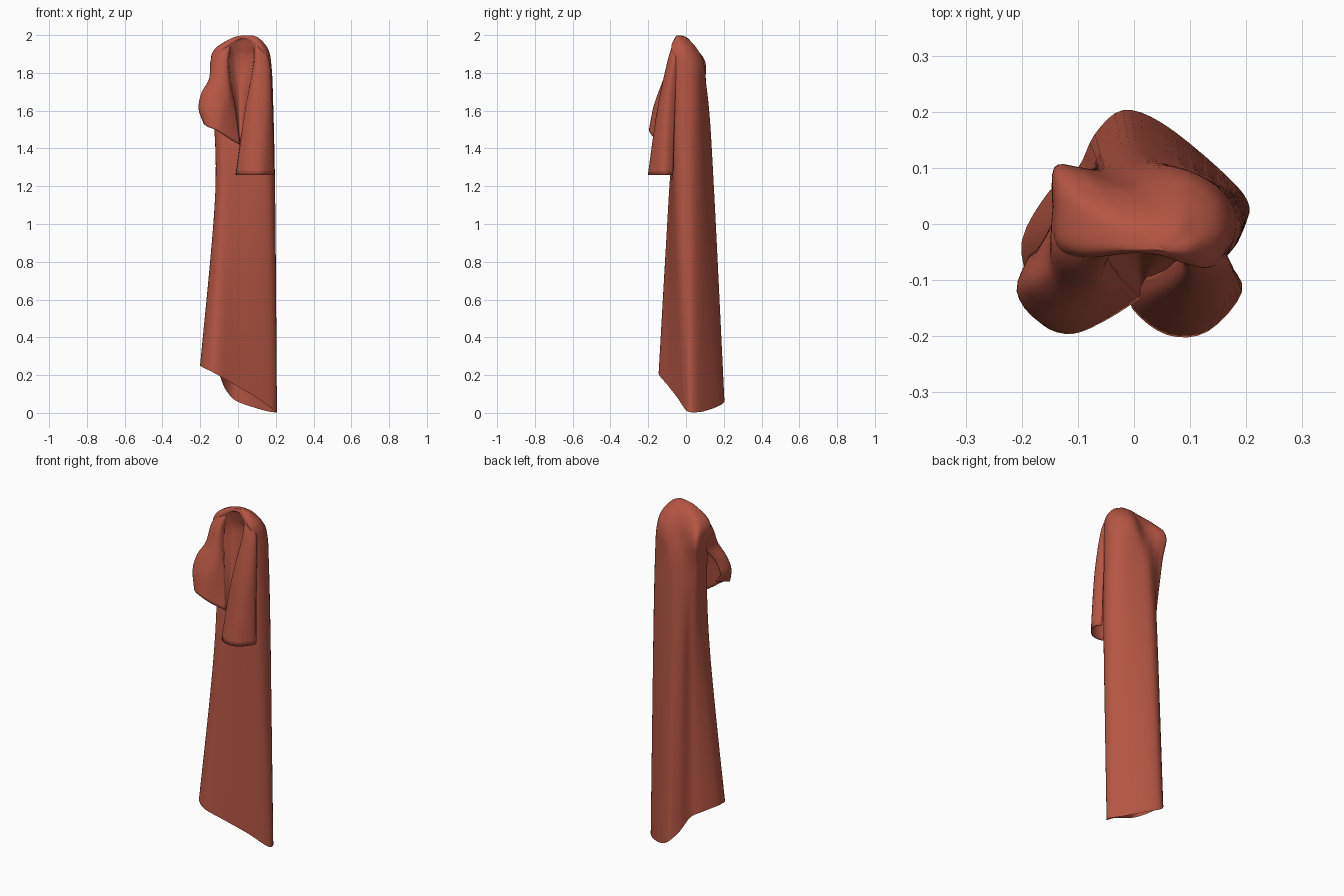
import bpy

cloth = bpy.data.materials.new("terracotta_cloth")
cloth.diffuse_color = (0.46, 0.092, 0.056, 1)


def cr(a, b, c, d, t):
    """Catmull-Rom blend of four 3D points."""
    return tuple(0.5 * (2*q + (r-p)*t + (2*p-5*q+4*r-s)*t*t + (3*q-p-3*r+s)*t**3)
                 for p, q, r, s in zip(a, b, c, d))


def smooth_line(pts, n, closed=False):
    m = len(pts)
    def at(i):
        return pts[i % m] if closed else pts[max(0, min(m-1, i))]
    out = [cr(at(i-1), at(i), at(i+1), at(i+2), k/n)
           for i in range(m if closed else m-1) for k in range(n)]
    return out if closed else out + [pts[-1]]


def loft(name, rows, closed, thick=0.0, crown_cap=False, n_up=8):
    """Smooth sheet or tube through rows of points."""
    rows = [smooth_line(r, 4, closed) for r in rows]
    cols = [smooth_line([r[j] for r in rows], n_up) for j in range(len(rows[0]))]
    w, h = len(cols), len(cols[0])
    verts = [cols[j][i] for i in range(h) for j in range(w)]
    faces = [(i*w+j, i*w+(j+1) % w, (i+1)*w+(j+1) % w, (i+1)*w+j)
             for i in range(h-1) for j in range(w if closed else w-1)]
    if crown_cap:
        faces.append(tuple(range((h-1)*w, h*w)))
    me = bpy.data.meshes.new(name)
    me.from_pydata(verts, [], faces)
    me.materials.append(cloth)
    ob = bpy.data.objects.new(name, me)
    bpy.context.collection.objects.link(ob)
    if thick:
        mod = ob.modifiers.new("thickness", "SOLIDIFY")
        mod.thickness = thick
        mod.offset = 0
    bpy.ops.object.select_all(action='DESELECT')
    ob.select_set(True)
    bpy.context.view_layer.objects.active = ob
    bpy.ops.object.shade_smooth_by_angle(angle=0.9)
    return ob


def row(z, *pts):
    return [(p[0], p[1], p[2] if len(p) > 2 else z) for p in pts]


# hanging body: folded cloth tube, open along its slanted hem
hem_z = [.25, .238, .208, .15, .08, .014, .003, .01, .04, .07, .13, .2, .23]
hem_xy = [(-.2, -.03), (-.18, -.11), (-.12, -.145), (-.02, -.1), (.1, -.045), (.19, 0),
          (.203, .04), (.15, .1), (.05, .18), (-.02, .203), (-.07, .16), (-.1, .1), (-.15, .06)]
mid = row(1.15, (-.12, 0), (-.115, -.055), (-.08, -.09), (0, -.082), (.1, -.07), (.175, -.045),
          (.196, .02), (.15, .08), (.05, .135), (-.01, .15), (-.06, .125), (-.08, .08), (-.105, .05))
neck = row(1.65, (-.135, .02), (-.125, -.02), (-.09, -.05), (0, -.05), (.09, -.06), (.16, -.06),
           (.186, .01), (.15, .07), (.06, .108), (0, .118), (-.05, .105), (-.09, .092), (-.125, .08))
shoulder = row(1.84, (-.145, .03), (-.14, -.035), (-.1, -.055), (0, -.02), (.08, -.03), (.15, -.065),
               (.177, 0), (.15, .06), (.08, .097), (0, .078), (-.05, .083), (-.1, .1), (-.142, .1))
brow = row(1.925, (-.122, .01), (-.12, -.04), (-.075, -.06, 1.93), (.02, -.04, 1.965), (.095, -.07, 1.94),
           (.138, -.075), (.16, -.02), (.138, .03), (.08, .06), (.02, .05), (-.03, .05), (-.07, .055),
           (-.11, .05))
crown = row(1.983, (-.035, -.03), (-.03, -.045), (-.01, -.05), (.03, -.053, 1.985), (.07, -.06), (.1, -.055),
            (.112, -.035), (.1, -.015), (.08, .005), (.03, .01), (0, .005), (-.015, 0), (-.028, -.01))
tip = [(.05 + (x-.04)*.3, -.04 + (y+.03)*.3, 1.999) for x, y, z in crown]
hem = [(x, y, z) for (x, y), z in zip(hem_xy, hem_z)]
loft("hanging_body", [hem, mid, neck, shoulder, brow, crown, tip], True, crown_cap=True)

# left flap: short hood-like drape
loft("left_flap", [
    row(1.945, (-.085, .0), (-.09, -.03), (-.075, -.045), (-.055, -.05), (-.045, -.05), (-.035, -.035)),
    row(1.87, (-.138, .04), (-.14, -.035), (-.12, -.07), (-.09, -.085), (-.06, -.083), (-.05, -.055)),
    row(1.77, (-.14, .01), (-.15, -.075), (-.13, -.105), (-.09, -.116), (-.055, -.105), (-.042, -.07)),
    row(1.69, (-.165, -.04), (-.192, -.105), (-.15, -.14), (-.1, -.145), (-.05, -.125), (-.03, -.09)),
    row(1.61, (-.185, -.06), (-.206, -.12), (-.17, -.165), (-.1, -.17), (-.05, -.143), (-.015, -.105)),
    [(-.155, -.055, 1.56), (-.182, -.13, 1.54), (-.16, -.178, 1.515), (-.11, -.193, 1.495),
     (-.05, -.168, 1.455), (.01, -.13, 1.42)]], False, 0.006, n_up=6)

# right flap: longer tapering drape, edges turned back toward the body
loft("right_flap", [
    row(1.95, (.085, -.05), (.09, -.062), (.1, -.068), (.115, -.062), (.125, -.05), (.125, -.03)),
    row(1.85, (.085, -.06), (.09, -.088), (.11, -.098), (.145, -.09), (.165, -.07), (.155, -.045)),
    row(1.6, (.04, -.09), (.045, -.125), (.09, -.15), (.15, -.14), (.18, -.1), (.16, -.06)),
    row(1.26, (-.01, -.1), (0, -.15), (.06, -.195), (.13, -.189), (.19, -.12), (.165, -.07))],
    False, 0.006)

# recess: cupped fold joining the two flaps
loft("recess_fold", [
    row(1.965, (-.025, -.045), (0, -.04), (.05, -.04), (.08, -.05)),
    row(1.86, (-.048, -.06), (-.01, -.025), (.05, -.03), (.085, -.06)),
    row(1.69, (-.03, -.09), (0, -.05), (.03, -.055), (.054, -.085)),
    row(1.53, (-.005, -.115), (.005, -.085), (.02, -.085), (.03, -.1)),
    row(1.42, (.01, -.13), (.011, -.12), (.013, -.115), (.015, -.11))], False)
